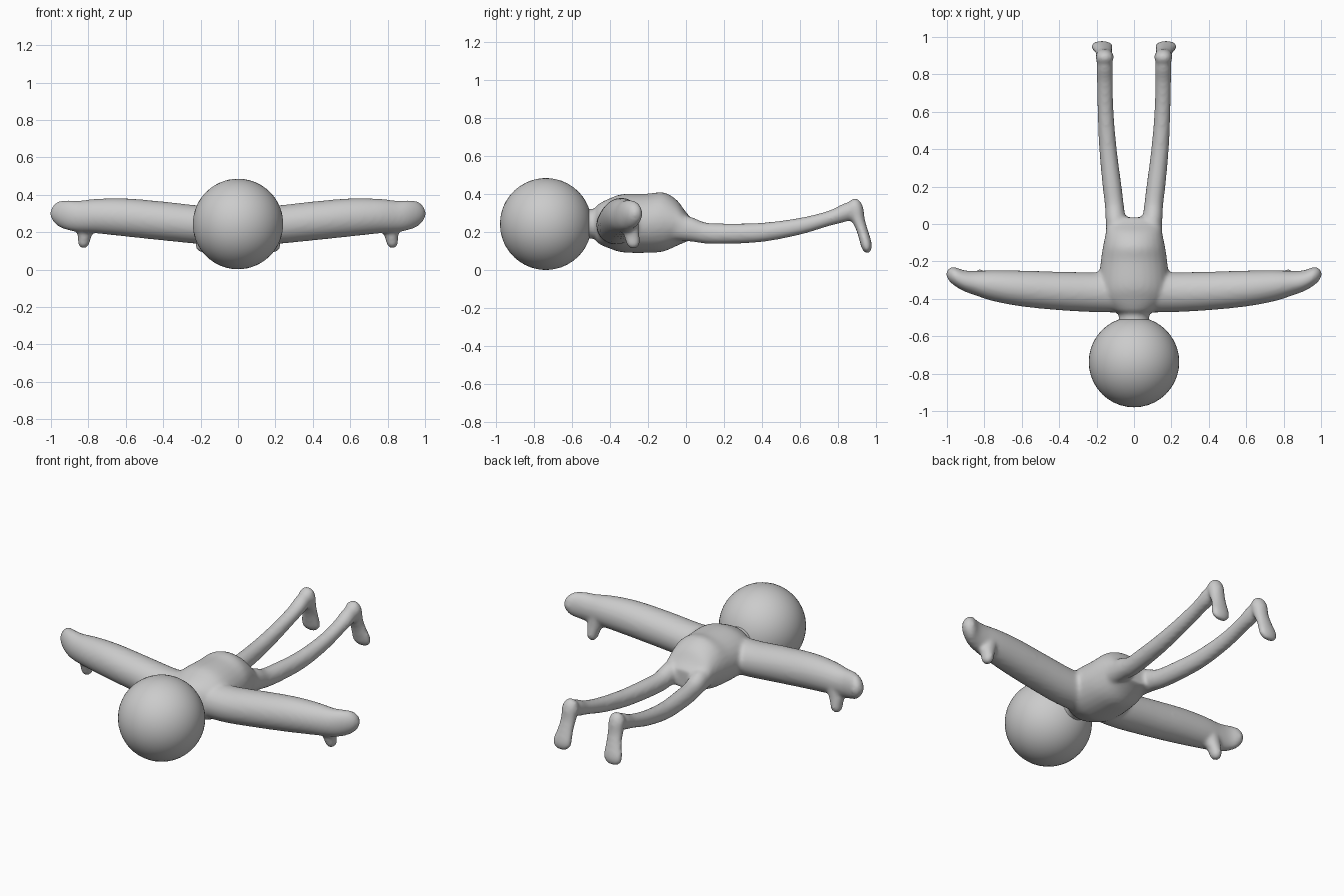
import bpy, bmesh, math
from mathutils import Vector

if "Cube" in bpy.data.objects:
    bpy.data.objects.remove(bpy.data.objects["Cube"])

SIDES, STEPS = 28, 5


def spline(rings):
    """Catmull-Rom interpolation of (x, y, z, half_a, half_b) rings."""
    out = []
    for i in range(len(rings) - 1):
        p0, p1 = Vector(rings[max(i - 1, 0)]), Vector(rings[i])
        p2, p3 = Vector(rings[i + 1]), Vector(rings[min(i + 2, len(rings) - 1)])
        for s in range(STEPS):
            t = s / STEPS
            out.append(0.5 * (2 * p1 + (p2 - p0) * t + (2 * p0 - 5 * p1 + 4 * p2 - p3) * t * t
                              + (3 * p1 - p0 - 3 * p2 + p3) * t ** 3))
    return out + [Vector(rings[-1])]


def loft(bm, rings, u, v, side=1):
    """Closed tube of ellipses spanned by axes u and v; side mirrors in x."""
    loops = []
    for x, y, z, a, b in spline(rings):
        loop = []
        for k in range(SIDES):
            ang = 2 * math.pi * k / SIDES
            p = Vector((x, y, z)) + Vector(u) * a * math.cos(ang) + Vector(v) * b * math.sin(ang)
            loop.append(bm.verts.new((p.x * side, p.y, p.z)))
        loops.append(loop)
    faces = [bm.faces.new(loops[0]), bm.faces.new(loops[-1])]
    for l0, l1 in zip(loops, loops[1:]):
        for k in range(SIDES):
            n = (k + 1) % SIDES
            faces.append(bm.faces.new((l0[k], l0[n], l1[n], l1[k])))
    bmesh.ops.recalc_face_normals(bm, faces=faces)


X, Y, Z = (1, 0, 0), (0, 1, 0), (0, 0, 1)

torso = [(0, -.57, .245, .10, .09), (0, -.49, .245, .08, .078), (0, -.46, .245, .12, .105),
         (0, -.40, .247, .175, .133), (0, -.33, .248, .188, .154), (0, -.2, .248, .178, .156),
         (0, -.12, .255, .166, .156), (0, -.05, .25, .152, .122), (0, 0, .228, .148, .078),
         (0, .035, .215, .125, .055)]
leg = [(.09, -.08, .23, .055, .07), (.098, .02, .218, .054, .066), (.105, .1, .197, .051, .056),
       (.117, .2, .193, .051, .054), (.139, .4, .2, .047, .051), (.152, .6, .232, .043, .045),
       (.155, .75, .273, .043, .041), (.156, .83, .302, .044, .05), (.156, .89, .318, .04, .045)]
foot = [(.156, .892, .378, .012, .01), (.156, .889, .365, .034, .028), (.157, .89, .33, .048, .044),
        (.158, .905, .27, .046, .037), (.163, .928, .21, .048, .031), (.17, .946, .15, .058, .031),
        (.172, .952, .115, .055, .026), (.173, .955, .09, .025, .012)]
arm = [(.05, -.365, .24, .108, .105), (.2, -.365, .24, .107, .103), (.4, -.358, .26, .103, .104),
       (.6, -.345, .279, .096, .102), (.75, -.33, .286, .083, .093), (.85, -.316, .285, .065, .084),
       (.91, -.303, .291, .056, .08), (.96, -.28, .298, .05, .067), (.99, -.27, .3, .033, .04),
       (1.003, -.268, .3, .01, .012)]
thumb = [(.80, -.30, .27, .05, .05), (.815, -.29, .205, .045, .042), (.822, -.282, .165, .034, .04),
         (.825, -.278, .135, .03, .034), (.826, -.277, .114, .013, .015)]

# Body: overlapping lofts fused into one soft skin
bm = bmesh.new()
loft(bm, torso, X, Z)
for side in (1, -1):
    loft(bm, leg, X, Z, side)
    loft(bm, foot, X, Y, side)
    loft(bm, arm, Y, Z, side)
    loft(bm, thumb, X, Y, side)
mesh = bpy.data.meshes.new("body")
bm.to_mesh(mesh)
bm.free()
body = bpy.data.objects.new("body", mesh)
bpy.context.collection.objects.link(body)
fuse = body.modifiers.new("fuse", 'REMESH')
fuse.mode = 'VOXEL'
fuse.voxel_size = 0.011
fuse.use_smooth_shade = True
soften = body.modifiers.new("soften", 'SMOOTH')
soften.factor = 0.5
soften.iterations = 8

# Head: large ball
bpy.ops.mesh.primitive_ico_sphere_add(subdivisions=4, radius=0.242, location=(0, -.738, .244))
head = bpy.context.object
head.name = "head"
bpy.ops.object.shade_smooth()
